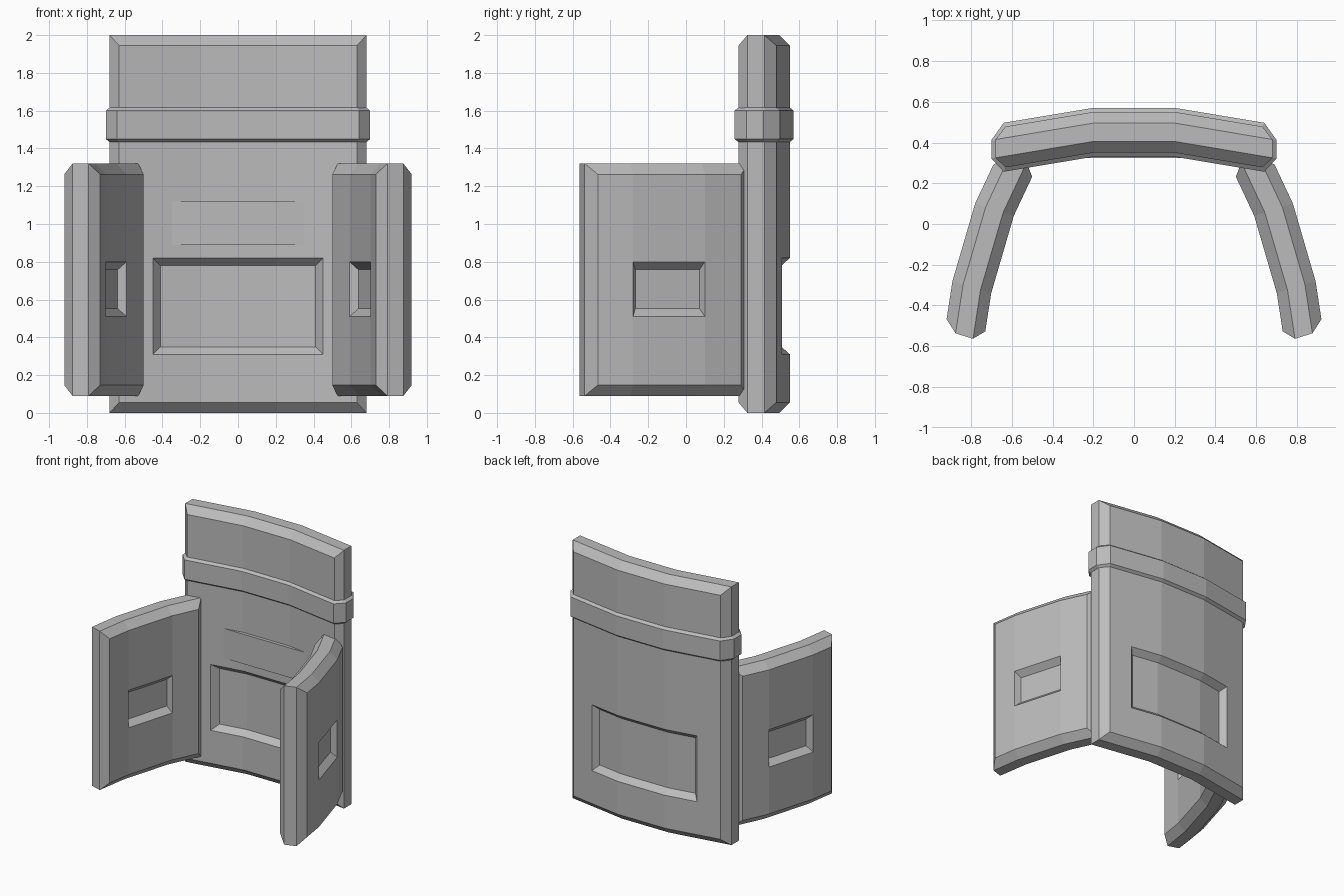
import bpy, bmesh
from mathutils import Vector

if "Cube" in bpy.data.objects:
    bpy.data.objects.remove(bpy.data.objects["Cube"])

grey = bpy.data.materials.new("plain grey")
grey.diffuse_color = (0.5, 0.5, 0.5, 1)
grey.use_nodes = True
grey.node_tree.nodes["Principled BSDF"].inputs["Base Color"].default_value = grey.diffuse_color


def finish(name, bm):
    bmesh.ops.recalc_face_normals(bm, faces=bm.faces[:])
    me = bpy.data.meshes.new(name)
    bm.to_mesh(me)
    bm.free()
    me.materials.append(grey)
    ob = bpy.data.objects.new(name, me)
    bpy.context.collection.objects.link(ob)
    return ob


def bridge(bm, a, b):
    n = len(a)
    for i in range(n):
        j = (i + 1) % n
        bm.faces.new((a[i], a[j], b[j], b[i]))


def slab(name, place, breaks, z0, z1, half, rim, cu, cz, recess):
    """Bent slab with chamfered rim and a sunken panel on both faces.
    place(u, t, z) maps length, thickness offset and height to space."""
    ru0, ru1, rz0, rz1, mu, mz, depth = recess
    u_lo, u_hi = breaks[0], breaks[-1]
    us = sorted([u_lo + cu, u_hi - cu, ru0, ru0 + mu, ru1 - mu, ru1] + breaks[1:-1])
    zs = [z0 + cz, rz0, rz0 + mz, rz1 - mz, rz1, z1 - cz]
    nu, nz = len(us), len(zs)
    # boundary indices walked once round the face
    ring = ([(i, 0) for i in range(nu)] + [(nu - 1, k) for k in range(1, nz)]
            + [(i, nz - 1) for i in range(nu - 2, -1, -1)]
            + [(0, k) for k in range(nz - 2, 0, -1)])
    bm = bmesh.new()
    rims = []
    for s in (1, -1):
        grid, deep = {}, set()
        for i, u in enumerate(us):
            for k, z in enumerate(zs):
                low = ru0 + mu - 1e-5 <= u <= ru1 - mu + 1e-5 and 2 <= k <= 3
                grid[i, k] = bm.verts.new(place(u, s * (half - depth * low), z))
                if low:
                    deep.add(grid[i, k])
        for i in range(nu - 1):
            for k in range(nz - 1):
                q = [grid[i, k], grid[i + 1, k], grid[i + 1, k + 1], grid[i, k + 1]]
                sunk = [n for n in range(4) if q[n] in deep]
                if len(sunk) == 1:      # mitred corner of the recess
                    q = q[sunk[0]:] + q[:sunk[0]]
                    bm.faces.new(q[:3])
                    bm.faces.new((q[0], q[2], q[3]))
                else:
                    bm.faces.new(q)
        edge = []
        for i, k in ring:
            u = u_lo if i == 0 else u_hi if i == nu - 1 else us[i]
            z = z0 if k == 0 else z1 if k == nz - 1 else zs[k]
            edge.append(bm.verts.new(place(u, s * rim, z)))
        bridge(bm, [grid[c] for c in ring], edge)
        rims.append(edge)
    bridge(bm, *rims)
    return finish(name, bm)


# Backrest
def back_place(u, t, z):
    return Vector((u, 0.45 - max(0, abs(u) - 0.2) * 0.167 + t, z))


slab("backrest", back_place, [-0.68, -0.2, 0.2, 0.68], 0, 2, 0.1, 0.045, 0.05, 0.055,
     (-0.45, 0.45, 0.31, 0.82, 0.04, 0.04, 0.045))

# Raised band around the backrest
bm = bmesh.new()
loops = []
for g, z in ((-0.005, 1.43), (0.02, 1.45), (0.02, 1.6), (-0.005, 1.62)):
    e, h, r = 0.68 + g, 0.1 + g, 0.045
    sec = [(-0.63 - g / 2, h), (-0.2, h), (0.2, h), (0.63 + g / 2, h), (e, r), (e, -r),
           (0.63 + g / 2, -h), (0.2, -h), (-0.2, -h), (-0.63 - g / 2, -h), (-e, -r), (-e, r)]
    loops.append([bm.verts.new(back_place(u, t, z)) for u, t in sec])
for a, b in zip(loops, loops[1:]):
    bridge(bm, a, b)
for l in (loops[0], loops[-1]):
    bm.faces.new(l)
finish("backrest_band", bm)

# Flat plate just proud of the backrest's hollow front
bm = bmesh.new()
bmesh.ops.create_cube(bm, size=1)
for v in bm.verts:
    v.co = Vector((v.co.x * 0.72, 0.375 + v.co.y * 0.1, 1.005 + v.co.z * 0.23))
finish("lumbar_plate", bm)

# Side wings, mirrored
WING = [(-0.55, 0.833), (-0.31, 0.796), (0.07, 0.685), (0.315, 0.57)]


def wing_x(u):
    for (a, xa), (b, xb) in zip(WING, WING[1:]):
        if u <= b + 1e-6:
            return xa + (xb - xa) * (u - a) / (b - a)
    return WING[-1][1]


for side, label in ((1, "right"), (-1, "left")):
    slab(label + "_wing",
         lambda u, t, z: Vector((side * (wing_x(u) + 0.95 * t), u + 0.3 * t, z)),
         [p[0] for p in WING], 0.09, 1.32, 0.1, 0.045, 0.053, 0.057,
         (-0.325, 0.095, 0.51, 0.8, 0.04, 0.042, 0.045))
